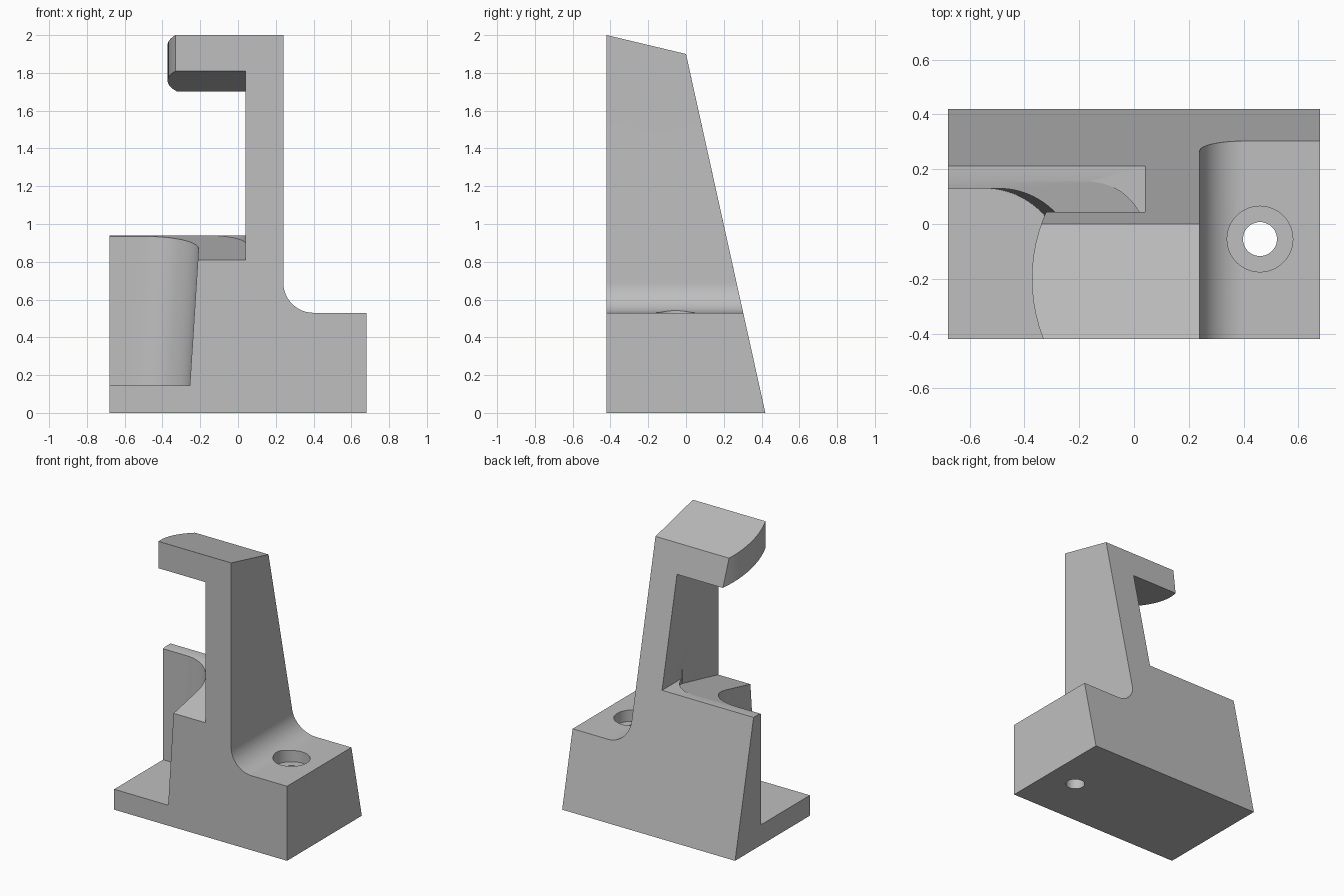
import bpy, bmesh
from math import sin, cos, radians

if "Cube" in bpy.data.objects:
    bpy.data.objects.remove(bpy.data.objects["Cube"], do_unlink=True)

grey = bpy.data.materials.new("light_grey")
grey.use_nodes = True
color = (0.52, 0.52, 0.52, 1)
grey.diffuse_color = color
grey.node_tree.nodes["Principled BSDF"].inputs["Base Color"].default_value = color


def arc(cx, cy, r, start, end, steps=24):
    angles = [radians(start + (end - start) * i / steps) for i in range(steps + 1)]
    return [(cx + r * cos(a), cy + r * sin(a)) for a in angles]


def prism(name, outline, low, high):
    """Solid between two placements of the same 2D outline."""
    bm = bmesh.new()
    rings = [[bm.verts.new(place(*p)) for p in outline] for place in (low, high)]
    for ring in rings:
        bm.faces.new(ring)
    n = len(outline)
    for i in range(n):
        j = (i + 1) % n
        bm.faces.new((rings[0][i], rings[0][j], rings[1][j], rings[1][i]))
    bmesh.ops.recalc_face_normals(bm, faces=bm.faces)
    mesh = bpy.data.meshes.new(name)
    bm.to_mesh(mesh)
    bm.free()
    obj = bpy.data.objects.new(name, mesh)
    bpy.context.collection.objects.link(obj)
    return obj


def along_x(x):
    return lambda y, z: (x, y, z)


def along_y(y):
    return lambda x, z: (x, y, z)


def along_z(z):
    return lambda x, y: (x, y, z)


# Front silhouette with the filleted foot
front = [(-.68, 0), (.68, 0), (.68, .53)] + arc(.40, .69, .16, 270, 180) + [(.24, 2.2), (-.68, 2.2)]
body = prism("bracket_body", front, along_y(-.42), along_y(.6))

# Tapered side silhouette
side = prism("side_taper", [(-.6, -.1), (-.6, 2.043), (0, 1.9), (.42, 0), (.442, -.1)],
             along_x(-1), along_x(1))

# Opening between the ledge and the hook
opening = prism("hook_opening", [(-.6, .94), (.6, .94), (.6, 1.57), (-.6, 1.852)],
                along_x(-1), along_x(.04))

# Curved hook tip
tip = prism("hook_tip_cut", arc(.227, -.2, .6, 130, 230) + [(-1, -.66), (-1, .26)],
            along_z(1.1), along_z(2.4))

# Sloping ledge floor with a rounded inner corner
floor = prism("ledge_floor_cut",
              arc(-.17, -.06, .215, 90, 12) + [(.04, -.015), (.04, -.6), (-1, -.6), (-1, .155)],
              lambda x, y: (x, y, .94 + .226 * (y - .155)), along_z(1.0))


# Front pocket whose side wall leans outward
def lean(z):
    return lambda x, y: (x + .064 * (z - .85), y, z)


pocket = prism("pocket_cut",
               arc(-.5, -.16, .29, 90, 0) + [(-.21, -.6), (-1, -.6), (-1, .13)],
               lean(.145), lean(1.05))

# Counterbored screw hole
hole = prism("hole_cut", arc(.46, -.055, .062, 0, 352.5, 47), along_z(-.2), along_z(.5))
bore = prism("counterbore_cut", arc(.46, -.055, .12, 0, 352.5, 47), along_z(.45), along_z(.8))

cutters = [side, opening, tip, floor, pocket, hole, bore]
for cutter in cutters:
    cutter.hide_render = True
    mod = body.modifiers.new(cutter.name, "BOOLEAN")
    mod.object = cutter
    mod.operation = "INTERSECT" if cutter is side else "DIFFERENCE"
    mod.solver = "EXACT"

# Apply the cuts and tidy up
bpy.context.view_layer.update()
graph = bpy.context.evaluated_depsgraph_get()
result = bpy.data.meshes.new_from_object(body.evaluated_get(graph))
body.modifiers.clear()
body.data = result
for cutter in cutters:
    bpy.data.objects.remove(cutter, do_unlink=True)
body.data.materials.clear()
body.data.materials.append(grey)

bpy.ops.object.select_all(action="DESELECT")
body.select_set(True)
bpy.context.view_layer.objects.active = body
bpy.ops.object.shade_smooth_by_angle(angle=radians(30))
